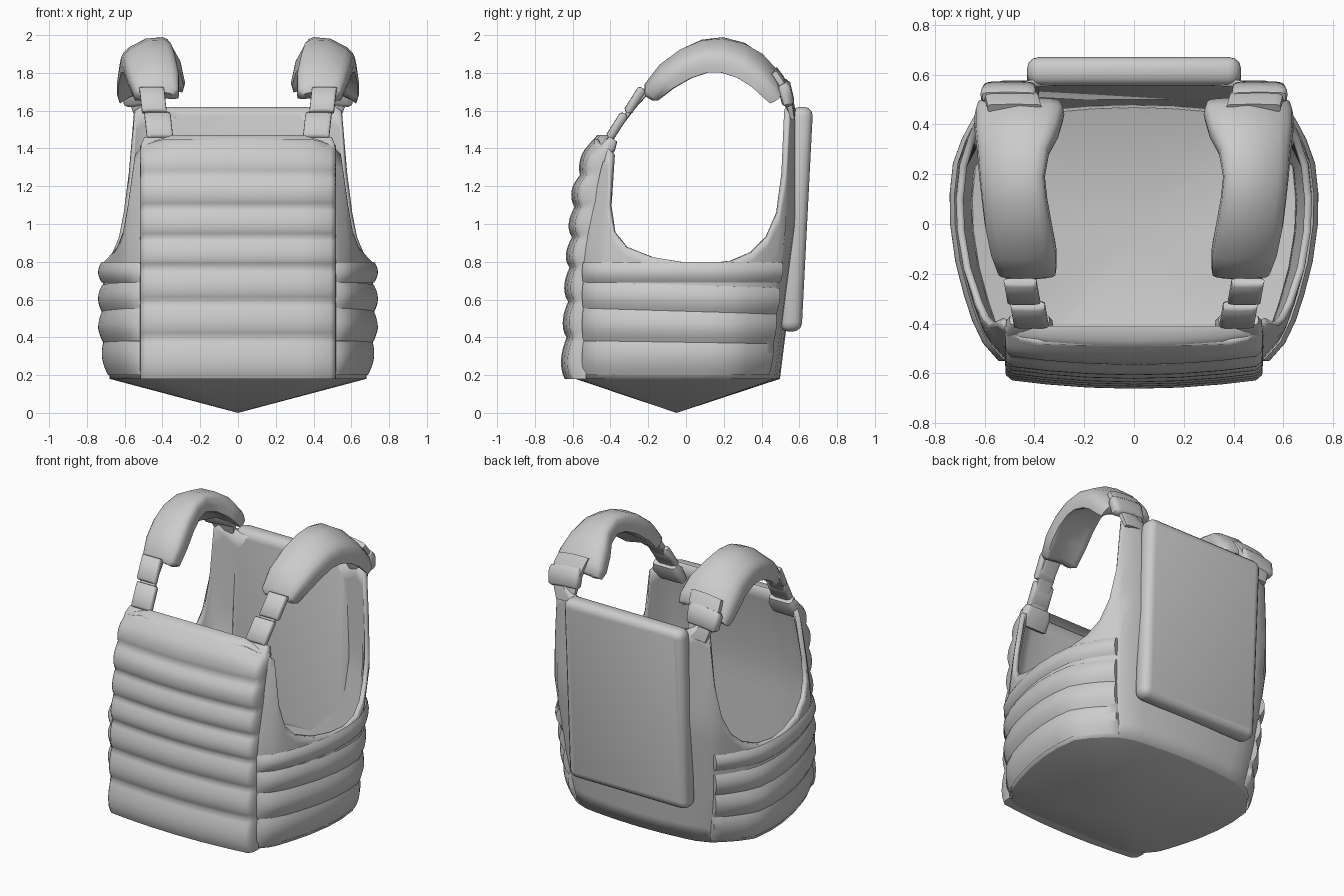
import bpy, bmesh, math
from mathutils import Vector

if "Cube" in bpy.data.objects:
    bpy.data.objects.remove(bpy.data.objects["Cube"])

fabric = bpy.data.materials.new("grey_fabric")
fabric.diffuse_color = (0.6, 0.6, 0.6, 1)
fabric.use_nodes = True
fabric.node_tree.nodes["Principled BSDF"].inputs["Base Color"].default_value = fabric.diffuse_color


def finish(name, bm, angle=40):
    bmesh.ops.recalc_face_normals(bm, faces=bm.faces)
    me = bpy.data.meshes.new(name)
    bm.to_mesh(me)
    bm.free()
    ob = bpy.data.objects.new(name, me)
    bpy.context.collection.objects.link(ob)
    me.materials.append(fabric)
    bpy.ops.object.select_all(action='DESELECT')
    ob.select_set(True)
    bpy.context.view_layer.objects.active = ob
    bpy.ops.object.shade_smooth_by_angle(angle=math.radians(angle))
    return ob


def grid(bm, rows, closed=False):
    vs = [[bm.verts.new(p) for p in r] for r in rows]
    n = len(rows[0])
    for a, b in zip(vs, vs[1:]):
        for i in range(n if closed else n - 1):
            j = (i + 1) % n
            bm.faces.new((a[i], a[j], b[j], b[i]))
    return vs


def lerp(table, t):
    # piecewise linear lookup of (key, value) pairs
    for (a, u), (b, v) in zip(table, table[1:]):
        if t <= b:
            return u + (v - u) * max(0, (t - a) / (b - a))
    return table[-1][1]


# Body shell: plan outline with a top height for each column (front to back)
HALF = [(0, -.585, 1.45), (.25, -.585, 1.45), (.42, -.58, 1.45), (.50, -.56, 1.43),
        (.545, -.51, 1.41), (.585, -.465, 1.37), (.605, -.43, 1.1), (.62, -.39, .96),
        (.645, -.32, .88), (.685, -.18, .825), (.71, -.03, .80), (.715, .10, .79),
        (.70, .24, .805), (.67, .36, .85), (.635, .44, .93), (.605, .495, 1.06),
        (.578, .53, 1.27), (.55, .548, 1.6), (.48, .57, 1.65), (.40, .58, 1.60),
        (.2, .595, 1.56), (0, .60, 1.56)]
BASE = .18


def shell_point(x, y, z):
    up = max(0, (z - .8) / .66)
    low = max(0, (1 - z) / .8)
    if y < -.3:                       # chest leans back and narrows
        y += .1 * up ** 1.5 * min(1, (-.3 - y) / .2)
        x *= 1 - .08 * up
    elif y > .25:                     # lower back tucks in and rounds off
        x *= 1 - .13 * low * min(1, (y - .25) / .3)
        y -= .10 * low * min(1, (y - .25) / .3)
    elif z > 1.2:
        x *= .98
    x *= 1 - .05 * max(0, (.45 - z) / .27)
    return Vector((x, y, z))


outline = HALF + [(-x, y, t) for x, y, t in HALF[-2:0:-1]]
ROWS = 14
bm = bmesh.new()
grid(bm, [[shell_point(x, y, BASE + (t - BASE) * k / ROWS) for x, y, t in outline]
          for k in range(ROWS + 1)], True)
shell = finish("body_shell", bm, 60)
sol = shell.modifiers.new("thickness", 'SOLIDIFY')
sol.thickness = .03
sol.offset = -1

# Shallow pointed underside
bm = bmesh.new()
tip = bm.verts.new((0, -.05, 0))
ring = [bm.verts.new(shell_point(x, y, BASE)) for x, y, t in outline]
for a, b in zip(ring, ring[1:] + ring[:1]):
    bm.faces.new((a, b, tip))
finish("underside", bm, 50)

# Front panel with stacked horizontal rolls
BOUNDS = [.18, .4, .59, .77, .93, 1.09, 1.26, 1.47]
LEAN = [(.18, -.642), (.8, -.615), (1.2, -.58), (1.38, -.525), (1.47, -.47)]
XS = [-.52, -.515, -.49, -.35, -.18, 0, .18, .35, .49, .515, .52]


def front_row(z, bulge, deep=False):
    row = []
    for i, x in enumerate(XS):
        y = lerp(LEAN, z) + .14 * x * x - bulge
        if deep or i in (0, len(XS) - 1):
            y = lerp([(.18, -.53), (.8, -.52), (1.2, -.47), (1.47, -.41)], z)
        elif abs(x) > .5:
            y += .018
        drop = .05 * max(0, (z - 1.3) / .17) * max(0, (abs(x) - .35) / .16)
        row.append((x, y, z - drop))
    return row


rows = [front_row(BOUNDS[0], 0, True)]
for lo, hi in zip(BOUNDS, BOUNDS[1:]):
    for k in range(0 if lo == BOUNDS[0] else 1, 9):
        t = k / 8
        rows.append(front_row(lo + (hi - lo) * t, .024 * math.sin(math.pi * t ** .85) ** .9
                              if 0 < t < 1 else 0))
rows.append(front_row(BOUNDS[-1], 0, True))
bm = bmesh.new()
grid(bm, rows)
finish("front_panel", bm, 60)


# Side band rolls following the shell
def plan_x(y):
    return lerp([(p[1], p[0]) for p in HALF[3:19]], y)


SIDE = [.20, .38, .55, .69, .80]
YS = [-.555, -.54, -.47, -.38, -.28, -.15, 0, .12, .24, .34, .42, .48, .53, .535]
for s, side in ((1, "right"), (-1, "left")):
    for n, (lo, hi) in enumerate(zip(SIDE, SIDE[1:])):
        rows = []
        for k in range(9):
            t = k / 8
            out = .008 + .02 * max(0, math.sin(math.pi * t)) ** .9
            row = []
            for i, y in enumerate(YS):
                z = lo + (hi - lo) * t - (.03 * (y + .4) if 0 < n < 3 else 0)
                p = shell_point(plan_x(y), y, z)
                d = Vector((1, .75 * y if y < .3 else y, 0)).normalized()
                p += d * (out if 0 < i < len(YS) - 1 else -.015)
                row.append((s * p.x, p.y, p.z))
            rows.append(row)
        bm = bmesh.new()
        grid(bm, rows)
        finish(f"{side}_band_roll_{n + 1}", bm, 60)

# Back pouch: softly bevelled slab leaning with the back
bm = bmesh.new()
bmesh.ops.create_cube(bm, size=1)
for v in bm.verts:
    v.co = Vector((v.co.x * .86, v.co.y * .115, v.co.z * 1.19))
corners = [e for e in bm.edges if abs(e.verts[0].co.y - e.verts[1].co.y) > .05]
bmesh.ops.bevel(bm, geom=corners, offset=.05, segments=3, profile=.5, affect='EDGES')
rim = [e for e in bm.edges if e.is_manifold and abs(e.verts[0].co.y - e.verts[1].co.y) < .01
       and e.calc_face_angle(0) > 1]
bmesh.ops.bevel(bm, geom=rim, offset=.045, segments=3, profile=.5, affect='EDGES')
for v in bm.verts:
    v.co += Vector((0, .587 + .055 * v.co.z - .03 * max(0, v.co.z - .4), 1.025))
finish("back_pouch", bm, 40)


# Swept straps: stations are (x, y, z, half width, half thickness)
def strap(name, stations, droop=0, crest=.42, power=.4):
    rows = []
    for i, (x, y, z, w, h) in enumerate(stations):
        a, b = stations[max(0, i - 1)], stations[min(len(stations) - 1, i + 1)]
        tan = Vector((0, b[1] - a[1], b[2] - a[2])).normalized()
        nor = Vector((0, -tan.z, tan.y))
        row = []
        for k in range(16):
            c, s = math.cos(k * math.pi / 8), math.sin(k * math.pi / 8)
            dx = w * math.copysign(abs(c) ** power, c)
            p = Vector((x + dx, y, z)) + nor * h * math.copysign(abs(s) ** power, s)
            p.z -= droop * (p.x - crest) ** 2
            row.append(p)
        rows.append(row)
    for s, side in ((1, "right"), (-1, "left")):
        bm = bmesh.new()
        vs = grid(bm, [[(s * p.x, p.y, p.z) for p in r] for r in rows], True)
        bm.faces.new(vs[0])
        bm.faces.new(vs[-1])
        finish(f"{side}_{name}", bm, 50)


strap("shoulder_pad", [
    (.43, -.195, 1.685, .09, .03), (.43, -.18, 1.71, .118, .05), (.445, -.10, 1.80, .133, .06),
    (.465, 0, 1.875, .135, .062), (.48, .1, 1.92, .132, .062), (.49, .19, 1.93, .132, .062),
    (.485, .29, 1.905, .145, .062), (.47, .37, 1.86, .17, .058), (.46, .44, 1.79, .18, .052),
    (.46, .47, 1.745, .17, .042), (.46, .475, 1.73, .14, .025)], 2.2)

# Front webbing with two chunky keepers
strap("front_strap", [(.41, -.43, 1.38, .055, .014), (.42, -.37, 1.50, .055, .014),
                      (.44, -.28, 1.62, .055, .014), (.455, -.17, 1.74, .055, .014)])
for n, (x, y, z, w) in enumerate([(.42, -.365, 1.52, .07), (.45, -.27, 1.655, .066)]):
    strap(f"strap_keeper_{n + 1}", [(x - .008, y - .04, z - .065, w, .012),
                                    (x - .006, y - .035, z - .055, w, .024),
                                    (x + .006, y + .035, z + .055, w, .024),
                                    (x + .008, y + .04, z + .065, w, .012)])

# Strap anchors on the chest corners
strap("chest_anchor", [(.42, -.45, 1.34, .10, .03), (.42, -.41, 1.41, .095, .04),
                       (.42, -.385, 1.45, .08, .025)])

# Rear straps from pads down to the back
strap("rear_strap", [(.48, .565, 1.56, .06, .012), (.485, .55, 1.63, .08, .02),
                     (.49, .528, 1.70, .095, .022), (.49, .50, 1.77, .11, .022),
                     (.48, .465, 1.82, .11, .02)], .6)
strap("rear_keeper", [(.495, .545, 1.64, .09, .02), (.50, .54, 1.655, .105, .034),
                      (.505, .52, 1.74, .112, .034), (.505, .51, 1.76, .105, .022)], .6)
